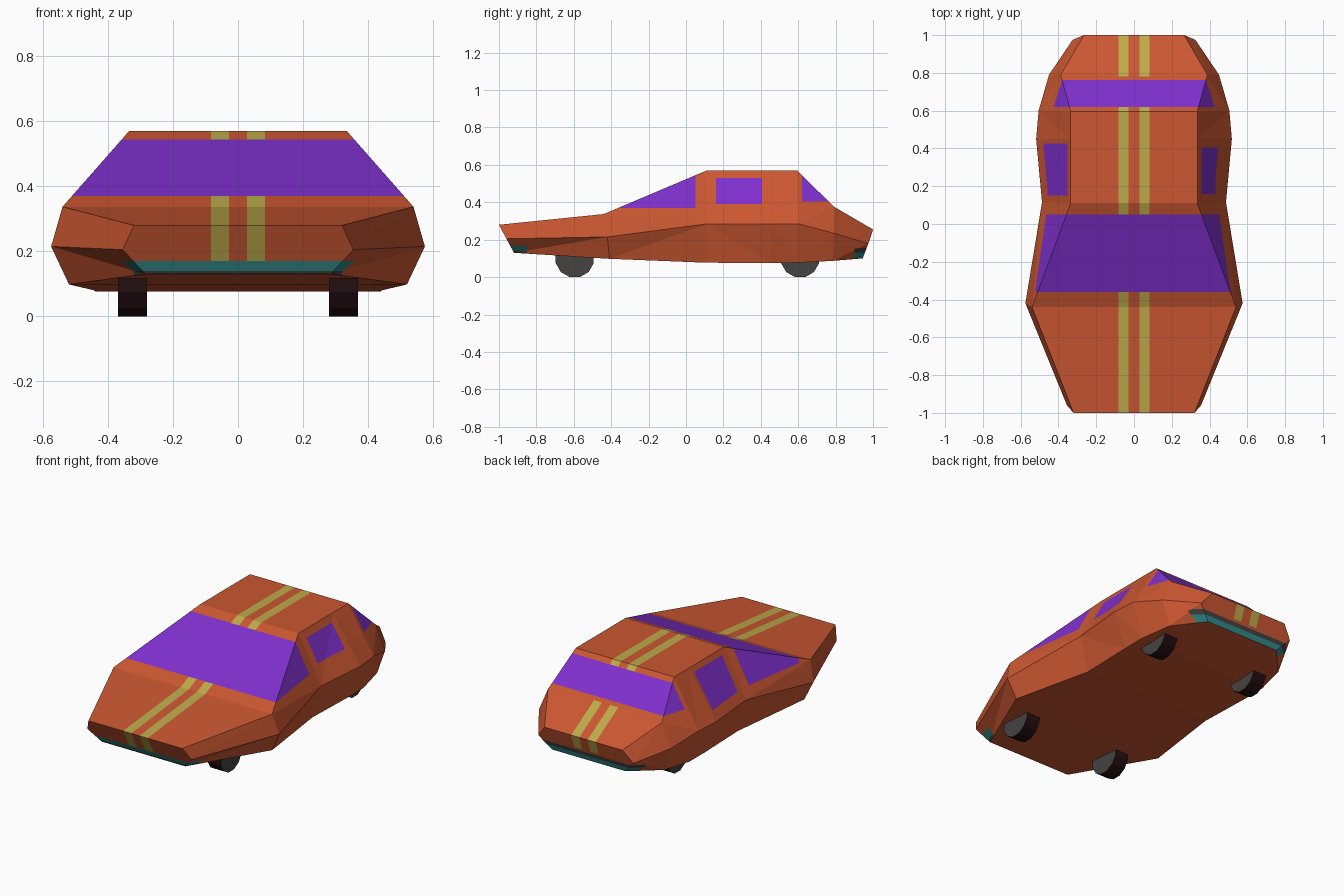
import bpy, bmesh, math
from mathutils import Matrix, Vector

if "Cube" in bpy.data.objects:
    bpy.data.objects.remove(bpy.data.objects["Cube"])


def material(name, rgb):
    m = bpy.data.materials.new(name)
    lin = [((c / 255 + 0.055) / 1.055) ** 2.4 if c > 10 else c / 255 / 12.92 for c in rgb]
    m.diffuse_color = (*lin, 1)
    m.use_nodes = True
    m.node_tree.nodes["Principled BSDF"].inputs["Base Color"].default_value = m.diffuse_color
    return m


orange = material("orange paint", (203, 87, 49))
purple = material("purple glass", (127, 48, 206))
yellow = material("yellow stripe", (190, 170, 74))
teal = material("teal bumper", (50, 138, 138))
grey = material("dark grey trim", (70, 66, 66))
tyre = material("black tyre", (36, 14, 17))


def finish(bm, name, mats):
    me = bpy.data.meshes.new(name)
    bm.to_mesh(me)
    bm.free()
    for m in mats:
        me.materials.append(m)
    ob = bpy.data.objects.new(name, me)
    bpy.context.collection.objects.link(ob)
    return ob


# Body cross-sections from nose to tail: (x, y, z) of the top, waist and bottom corners
sections = [
    ((.32, -1.0, .28), (.355, -.96, .205), (.285, -.92, .13)),
    ((.54, -.44, .337), (.575, -.42, .215), (.52, -.41, .098)),
    ((.335, .11, .57), (.487, .115, .285), (.43, .11, .077)),
    ((.335, .45, .57), (.518, .45, .285), (.44, .45, .076)),
    ((.335, .595, .57), (.505, .60, .285), (.44, .595, .077)),
    ((.388, .79, .377), (.45, .79, .235), (.40, .785, .087)),
    ((.265, 1.0, .255), (.325, .975, .18), (.25, .945, .10)),
]

bm = bmesh.new()
rings = []
for top, mid, low in sections:
    pts = [(0, *top[1:]), top, mid, low, (0, *low[1:])]
    rings.append([bm.verts.new(p) for p in pts])
for a, b in zip(rings, rings[1:]):
    for i in range(4):
        bm.faces.new((a[i], a[i + 1], b[i + 1], b[i]))
bm.faces.new(rings[0])
bm.faces.new(rings[-1])
bmesh.ops.triangulate(bm, faces=[f for f in bm.faces if len(f.verts) == 4])
bmesh.ops.mirror(bm, geom=bm.verts[:] + bm.edges[:] + bm.faces[:], axis='X', merge_dist=1e-4)
bmesh.ops.remove_doubles(bm, verts=bm.verts[:], dist=1e-4)
bmesh.ops.recalc_face_normals(bm, faces=bm.faces[:])


# Cut the outlines of the painted details into the skin
def cut(axis, value, test):
    co, no = Vector(), Vector()
    co[axis], no[axis] = value, 1
    faces = [f for f in bm.faces if test(f.calc_center_median(), f.normal)]
    geom = set(faces) | {e for f in faces for e in f.edges} | {v for f in faces for v in f.verts}
    bmesh.ops.bisect_plane(bm, geom=list(geom), dist=1e-5, plane_co=co, plane_no=no)


def upward(c, n):
    return n.z > -.2


def on_top(c, n):
    return abs(n.x) < .1 and n.z > -.7


FRONT_B, REAR_B = (.14, .17), (.132, .155)
SIDE_WIN = {1: (.16, .405, .39, .53), -1: (.15, .425, .34, .54)}
GLASS_LOW = {1: .37, -1: .345}
for y in (-.36, .05, .62, .78):
    cut(1, y, upward)
for x in (-.083, -.028, .028, .083):
    cut(0, x, on_top)
cut(1, -.85, lambda c, n: c.y < 0 and n.z > -.9)
cut(1, .90, lambda c, n: c.y > .7 and n.z > -.9)
for z in FRONT_B:
    cut(2, z, lambda c, n: c.y < -.85 and n.z > -.9)
for z in REAR_B + (.17,):
    cut(2, z, lambda c, n: c.y > .9 and n.z > -.9)
cut(2, .405, lambda c, n: c.y > .62 and n.z > -.2)
for s in (1, -1):
    side = lambda c, n: n.x * s > .2 and n.z > -.2 and .05 < c.y < .62
    y0, y1, z0, z1 = SIDE_WIN[s]
    for axis, v in ((1, y0), (1, y1), (2, z0), (2, z1)):
        cut(axis, v, side)
    cut(2, GLASS_LOW[s], lambda c, n: n.x * s > .2 and -.5 < c.y < .05)


# Choose each face's colour: 0 body, 1 glass, 2 stripe, 3 bumper, 4 trim
def paint(c, n):
    s = 1 if c.x > 0 else -1
    flat = abs(n.x) < .1
    if n.z > -.9:
        if c.y < -.85 and c.z < FRONT_B[1]:
            return 3 if c.z > FRONT_B[0] else 4
        if c.y > .9 and c.z < REAR_B[1]:
            return 4 if c.z > REAR_B[0] else 3
    if n.z < -.75:
        return 0
    if -.36 < c.y < .05 and (flat or c.z > GLASS_LOW[s]):
        return 1 if n.z > -.2 else 0
    if c.y > .62 and c.z > .405:
        return 1
    y0, y1, z0, z1 = SIDE_WIN[s]
    if not flat and y0 < c.y < y1 and z0 < c.z < z1:
        return 1
    if flat and .028 < abs(c.x) < .083 and not .62 < c.y < .78 and c.z > .17:
        return 2
    return 0


for f in bm.faces:
    f.material_index = paint(f.calc_center_median(), f.normal)
finish(bm, "car_body", [orange, purple, yellow, teal, grey])

# Four twelve-sided wheels, resting on a flat edge
R = .105
for end, y in (("front", -.595), ("rear", .61)):
    for side, s in (("left", -1), ("right", 1)):
        bm = bmesh.new()
        place = (Matrix.Translation((s * .325, y, R * math.cos(math.pi / 12)))
                 @ Matrix.Rotation(math.pi / 2, 4, 'Y') @ Matrix.Rotation(math.pi / 12, 4, 'Z'))
        bmesh.ops.create_cone(bm, cap_ends=True, segments=12, radius1=R, radius2=R,
                              depth=.09, matrix=place)
        bm.normal_update()
        for f in bm.faces:
            f.material_index = 1 if abs(f.normal.x) > .5 else 0
        finish(bm, f"{end}_{side}_wheel", [tyre, grey])
